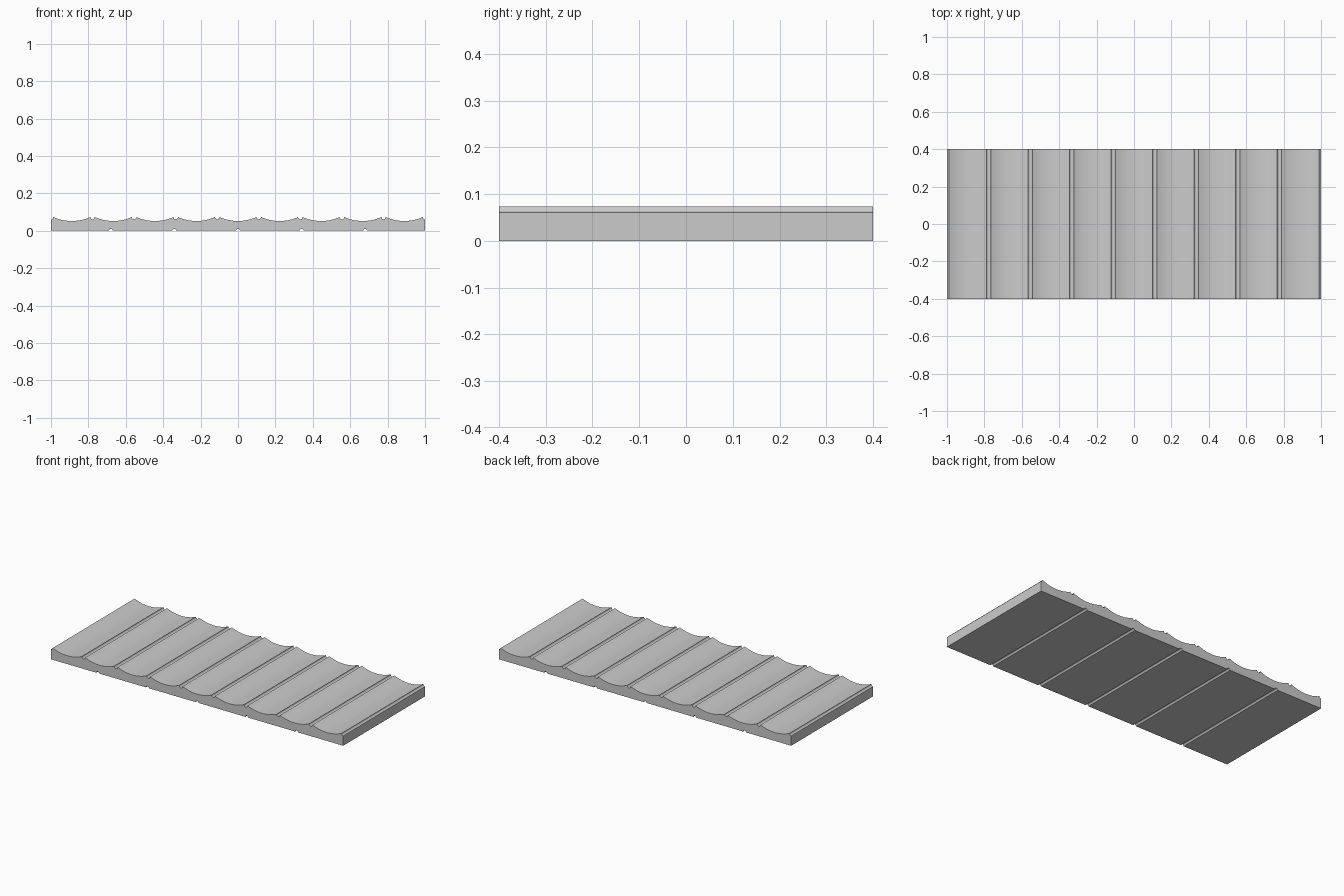
import bpy, bmesh, math

if "Cube" in bpy.data.objects:
    bpy.data.objects.remove(bpy.data.objects["Cube"])

HALF_X, HALF_Y = 1.0, 0.4
COUNT = 9
PITCH = 2 * HALF_X / COUNT
TOP, LOW = 0.073, 0.052       # ridge height, bottom of scallop
R_TOP, R_BOT = 0.012, 0.01    # bead groove radii


def arc(cx, cz, r, a0, a1, n):
    return [(cx + r * math.cos(math.radians(a0 + (a1 - a0) * i / n)),
             cz + r * math.sin(math.radians(a0 + (a1 - a0) * i / n))) for i in range(n + 1)]


# Underside with five half-round grooves, left to right
profile = [(-HALF_X, 0)]
for i in range(-2, 3):
    profile += arc(0.34 * i, 0, R_BOT, 180, 0, 8)
profile.append((HALF_X, 0))

# Scalloped top with a round groove on each ridge, right to left
half_w = PITCH / 2 - R_TOP
sag = TOP - LOW
rad = (half_w ** 2 + sag ** 2) / (2 * sag)
ang = math.degrees(math.asin(half_w / rad))
profile += arc(HALF_X, TOP, R_TOP, 270, 180, 4)[:-1]
for i in range(COUNT):
    cx = HALF_X - PITCH * (i + 0.5)
    profile += arc(cx, LOW + rad, rad, 270 + ang, 270 - ang, 16)
    if i < COUNT - 1:
        profile += arc(cx - PITCH / 2, TOP, R_TOP, 360, 180, 8)[1:-1]
profile += arc(-HALF_X, TOP, R_TOP, 360, 270, 4)[1:]

# Extrude the profile along y
bm = bmesh.new()
face = bm.faces.new([bm.verts.new((x, -HALF_Y, z)) for x, z in profile])
ext = bmesh.ops.extrude_face_region(bm, geom=[face], use_keep_orig=True)
verts = [g for g in ext["geom"] if isinstance(g, bmesh.types.BMVert)]
bmesh.ops.translate(bm, verts=verts, vec=(0, 2 * HALF_Y, 0))
bmesh.ops.recalc_face_normals(bm, faces=bm.faces)
bmesh.ops.triangulate(bm, faces=[f for f in bm.faces if len(f.verts) > 4])
mesh = bpy.data.meshes.new("fluted_panel")
bm.to_mesh(mesh)
bm.free()
panel = bpy.data.objects.new("fluted_panel", mesh)
bpy.context.collection.objects.link(panel)
bpy.context.view_layer.objects.active = panel
panel.select_set(True)
bpy.ops.object.shade_smooth_by_angle(angle=math.radians(30))
